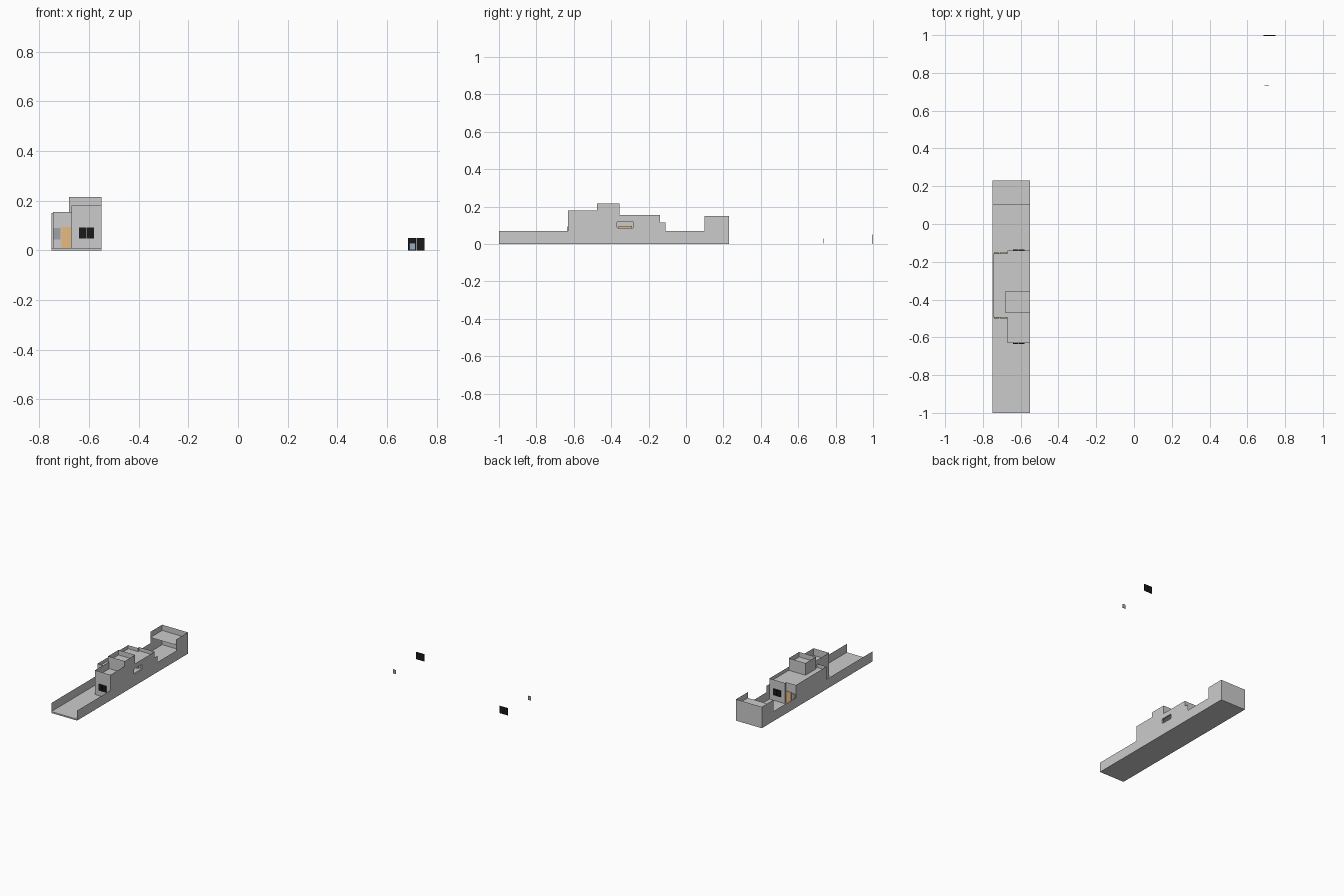
import bpy, bmesh
from mathutils import Vector

if "Cube" in bpy.data.objects:
    bpy.data.objects.remove(bpy.data.objects["Cube"])


def material(name, rgb):
    m = bpy.data.materials.new(name)
    m.diffuse_color = (*rgb, 1)
    m.use_nodes = True
    m.node_tree.nodes["Principled BSDF"].inputs["Base Color"].default_value = m.diffuse_color
    return m


BLACK = material("dark_glass", (0.01, 0.01, 0.01))
ORANGE = material("door_wood", (0.8, 0.5, 0.22))
BLUE = material("blue_glass", (0.3, 0.42, 0.55))
GREY = material("grey_glass", (0.35, 0.36, 0.38))


def finish(bm, name, mat=None):
    me = bpy.data.meshes.new(name)
    bm.to_mesh(me)
    bm.free()
    ob = bpy.data.objects.new(name, me)
    bpy.context.collection.objects.link(ob)
    if mat:
        me.materials.append(mat)
    return ob


def box(name, x0, x1, y0, y1, z0, z1, mat=None):
    bm = bmesh.new()
    bmesh.ops.create_cube(bm, size=1)
    for v in bm.verts:
        v.co = Vector(((x0 + x1) / 2 + v.co.x * (x1 - x0),
                       (y0 + y1) / 2 + v.co.y * (y1 - y0),
                       (z0 + z1) / 2 + v.co.z * (z1 - z0)))
    return finish(bm, name, mat)


def side_sheet(name, x, outline, hole=None, reveal=0.0):
    """Flat wall in the yz plane with an optional hole and its reveal."""
    bm = bmesh.new()
    edges = []
    for loop in filter(None, (outline, hole)):
        vs = [bm.verts.new((x, y, z)) for y, z in loop]
        edges += [bm.edges.new((vs[i - 1], vs[i])) for i in range(len(vs))]
    bmesh.ops.triangle_fill(bm, edges=edges, use_beauty=True, normal=(1, 0, 0))
    if hole:
        inner = [bm.verts.new((x - reveal, y, z)) for y, z in hole]
        for i in range(len(vs)):
            bm.faces.new((vs[i - 1], vs[i], inner[i], inner[i - 1]))
    return finish(bm, name)


def wall_run(name, pts, z0, z1):
    """Thin upright walls following a plan path."""
    bm = bmesh.new()
    lo = [bm.verts.new((x, y, z0)) for x, y in pts]
    hi = [bm.verts.new((x, y, z1)) for x, y in pts]
    for i in range(len(pts) - 1):
        bm.faces.new((lo[i], lo[i + 1], hi[i + 1], hi[i]))
    return finish(bm, name)


def deck(name, pts, z):
    bm = bmesh.new()
    bm.faces.new([bm.verts.new((x, y, z)) for x, y in pts])
    return finish(bm, name)


def twin_window(name, x, y, z, w=0.06, h=0.045):
    for i in range(2):
        x0 = x + i * (w / 2 + 0.001)
        box(f"{name}_pane_{i + 1}", x0, x0 + w / 2 - 0.001,
            y - 0.002, y + 0.002, z, z + h, BLACK)


L, R = -0.75, -0.55   # plot edges
M, W = -0.67, -0.745  # main block and side wing left faces

# plot floor
box("floor_slab", L, R, -1, 0.23, 0, 0.01)

# stepped right wall with a chamfered window opening
c = 0.006
hole = [(-0.37 + c, 0.085), (-0.28 - c, 0.085), (-0.28, 0.085 + c), (-0.28, 0.12 - c),
        (-0.28 - c, 0.12), (-0.37 + c, 0.12), (-0.37, 0.12 - c), (-0.37, 0.085 + c)]
side_sheet("right_wall", R, [
    (-1, 0), (0.23, 0), (0.23, 0.15), (0.10, 0.15), (0.10, 0.07), (-0.11, 0.07),
    (-0.11, 0.115), (-0.14, 0.115), (-0.14, 0.155), (-0.355, 0.155), (-0.355, 0.215),
    (-0.475, 0.215), (-0.475, 0.18), (-0.63, 0.18), (-0.63, 0.07), (-1, 0.07)], hole, 0.01)

# left and back garden walls
side_sheet("left_wall", L, [(-1, 0), (0.23, 0), (0.23, 0.15), (0.10, 0.15),
                            (0.10, 0.07), (-1, 0.07)])
wall_run("back_wall", [(L, 0.23), (R, 0.23)], 0, 0.15)

# open shed roof at the back
deck("shed_roof", [(L, 0.10), (R, 0.10), (R, 0.23), (L, 0.23)], 0.11)

# house: front block, main body with side wing, upper room
wall_run("front_block_walls", [(M, -0.475), (M, -0.63), (R, -0.63)], 0.01, 0.18)
wall_run("main_walls", [(M, -0.495), (W, -0.495), (W, -0.155), (M, -0.155),
                        (M, -0.14), (R, -0.14)], 0.01, 0.155)
deck("main_roof", [(M, -0.63), (R, -0.63), (R, -0.14), (M, -0.14),
                   (M, -0.155), (W, -0.155), (W, -0.495), (M, -0.495)], 0.13)
wall_run("upper_room_walls", [(R, -0.47), (-0.68, -0.47), (-0.68, -0.355),
                              (R, -0.355)], 0.13, 0.215)
deck("upper_roof", [(-0.68, -0.47), (R, -0.47), (R, -0.355), (-0.68, -0.355)], 0.18)

# windows and doors on both ends of the house
for end, y_block, y_wing in (("front", -0.632, -0.497), ("back", -0.138, -0.153)):
    twin_window(f"{end}_window", -0.64, y_block, 0.048)
    box(f"{end}_door", -0.71, -0.672, y_wing - 0.002, y_wing + 0.002, 0.01, 0.095, ORANGE)
    box(f"{end}_side_window", -0.742, -0.715, y_wing - 0.002, y_wing + 0.002,
        0.045, 0.09, GREY)
box("inner_door", -0.672, -0.668, -0.36, -0.29, 0.01, 0.095, ORANGE)

# loose spare window and small pane away from the house
twin_window("spare_window", 0.685, 0.998, 0, 0.065, 0.05)
box("spare_pane", 0.69, 0.714, 0.733, 0.736, 0.002, 0.03, BLUE)
